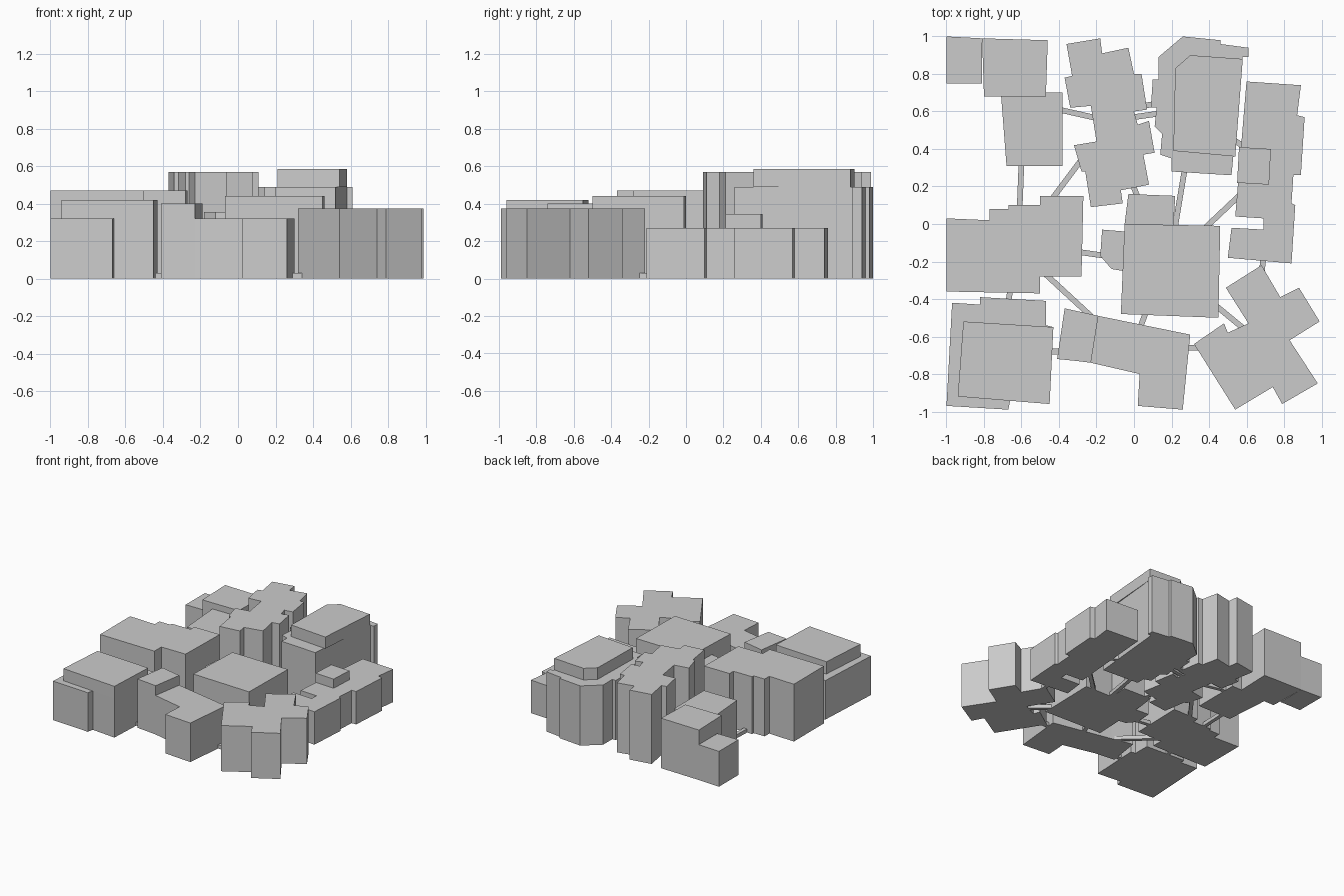
import bpy
import bmesh
from math import atan2
from mathutils import Matrix, Vector

# Remove the default object
default_cube = bpy.data.objects.get("Cube")
if default_cube:
    bpy.data.objects.remove(default_cube, do_unlink=True)

# One plain grey for the whole district
grey = bpy.data.materials.new("plain_grey")
grey.use_nodes = True
grey_colour = (.6, .6, .6, 1)
grey.diffuse_color = grey_colour
for node in grey.node_tree.nodes:
    if node.type == "BSDF_PRINCIPLED":
        node.inputs["Base Color"].default_value = grey_colour


def add_object(name, mesh_builder):
    """Turn a finished bmesh into a named, grey, flat-shaded object."""
    bmesh.ops.recalc_face_normals(mesh_builder, faces=mesh_builder.faces)
    mesh = bpy.data.meshes.new(name)
    mesh_builder.to_mesh(mesh)
    mesh_builder.free()
    mesh.materials.append(grey)
    new_object = bpy.data.objects.new(name, mesh)
    bpy.context.scene.collection.objects.link(new_object)
    return new_object


def block(name, outline, top, bottom=0):
    """Extrude a floor plan straight up from bottom to top."""
    builder = bmesh.new()
    corners = [builder.verts.new((x, y, bottom)) for x, y in outline]
    floor = builder.faces.new(corners)
    extruded = bmesh.ops.extrude_face_region(
        builder, geom=[floor], use_keep_orig=True)
    raised = [item for item in extruded["geom"]
              if isinstance(item, bmesh.types.BMVert)]
    bmesh.ops.translate(builder, verts=raised, vec=(0, 0, top - bottom))
    return add_object(name, builder)


def walkway(name, start, end, width=.03, height=.03):
    """Lay a low straight strip on the ground between two points."""
    start, end = Vector(start), Vector(end)
    run = end - start
    middle = (start + end) / 2
    builder = bmesh.new()
    placement = (Matrix.Translation((middle.x, middle.y, height / 2))
                 @ Matrix.Rotation(atan2(run.y, run.x), 4, "Z")
                 @ Matrix.Diagonal((run.length, width, height, 1)))
    bmesh.ops.create_cube(builder, size=1, matrix=placement)
    return add_object(name, builder)


# Back left building: main block with two lower wings
block("back_left_main", [(-.81, .99), (-.46, .98), (-.47, .68), (-.8, .68)],
      top=.41)
block("back_left_outer_wing", [(-1, 1), (-.81, .99), (-.81, .75), (-1, .75)],
      top=.29)
block("back_left_inner_wing", [(-.71, .7), (-.38, .7), (-.38, .31), (-.68, .31)],
      top=.36)

# Back middle tower with a stepped outline
block("back_middle_tower", [
    (-.36, .96), (-.18, .99), (-.17, .91), (-.03, .94), (0, .8), (.04, .8),
    (.07, .61), (0, .6), (.02, .53), (.08, .55), (.11, .38), (.05, .37),
    (.08, .21), (-.07, .18), (-.06, .11), (-.23, .09), (-.26, .28),
    (-.28, .28), (-.32, .42), (-.2, .44), (-.23, .63), (-.34, .62),
    (-.37, .78), (-.33, .79)], top=.57)

# Back right building: broad base and raised upper storey
block("back_right_base", [
    (.26, 1), (.46, .98), (.46, .96), (.61, .94), (.61, .89), (.58, .89),
    (.52, .26), (.2, .28), (.2, .35), (.14, .37), (.15, .48), (.11, .52),
    (.12, .62), (.09, .62), (.1, .77), (.13, .77), (.13, .89)], top=.49)
block("back_right_upper_storey", [
    (.3, .9), (.58, .88), (.54, .36), (.21, .39), (.22, .83)],
    top=.585, bottom=.49)

# Long low building on the right with a roof box
block("right_long_building", [
    (.6, .76), (.89, .74), (.87, .58), (.91, .57), (.89, .26), (.85, .26),
    (.84, .11), (.86, .1), (.84, -.21), (.5, -.18), (.52, -.02),
    (.69, -.03), (.69, .03), (.54, .04)], top=.27)
block("right_roof_box", [(.56, .41), (.73, .4), (.72, .21), (.55, .22)],
      top=.345, bottom=.27)

# Cross-shaped building at the front right
block("front_right_cross", [
    (.68, -.22), (.78, -.39), (.88, -.34), (.99, -.52), (.83, -.62),
    (.98, -.85), (.79, -.96), (.74, -.87), (.54, -.99), (.32, -.64),
    (.48, -.53), (.5, -.58), (.61, -.53), (.49, -.34)], top=.375)

# Central building with two lower wings
block("centre_main", [(-.05, 0), (.46, -.01), (.45, -.5), (-.07, -.48)],
      top=.44)
block("centre_back_wing", [(-.03, .16), (.22, .15), (.21, -.01), (-.05, 0)],
      top=.25)
block("centre_side_wing", [
    (-.17, -.03), (-.05, -.04), (-.06, -.25), (-.12, -.24), (-.18, -.17)],
    top=.355)

# Wide building on the left
block("left_building", [
    (-1, .03), (-.77, .02), (-.77, .08), (-.67, .08), (-.67, .1), (-.5, .1),
    (-.5, .15), (-.27, .15), (-.28, -.28), (-.5, -.28), (-.5, -.37),
    (-1, -.36)], top=.47)

# Front left building: base and raised upper storey
block("front_left_base", [
    (-.97, -.42), (-.82, -.43), (-.82, -.39), (-.47, -.41), (-.47, -.54),
    (-.43, -.55), (-.45, -.96), (-.66, -.94), (-.67, -.99), (-1, -.97)],
    top=.32)
block("front_left_upper_storey", [
    (-.91, -.52), (-.43, -.55), (-.45, -.96), (-.94, -.92)],
    top=.42, bottom=.32)

# Front middle building: tall end block and bent main wing
block("front_middle_tall_end", [
    (-.37, -.45), (-.19, -.49), (-.23, -.74), (-.31, -.73), (-.41, -.72)],
    top=.4)
block("front_middle_wing", [
    (-.19, -.49), (.3, -.59), (.26, -.99), (.02, -.97), (.03, -.8),
    (-.23, -.74)], top=.32)

# Low walkways joining neighbouring buildings
walkway("walkway_back_left_to_tower", (-.4, .61), (-.2, .565))
walkway("walkway_left_to_tower", (-.44, .13), (-.26, .37))
walkway("walkway_back_left_to_left", (-.6, .33), (-.61, .08))
walkway("walkway_tower_to_back_right", (0, .57), (.14, .59))
walkway("walkway_tower_to_back_right_upper", (.05, .63), (.11, .64))
walkway("walkway_tower_to_centre", (-.01, .22), (.02, .14))
walkway("walkway_back_right_to_centre", (.27, .29), (.22, -.01))
walkway("walkway_centre_to_right", (.38, -.02), (.56, .15))
walkway("walkway_back_right_to_right", (.53, .45), (.59, .41))
walkway("walkway_left_to_centre", (-.29, -.15), (-.15, -.17))
walkway("walkway_left_to_front_middle", (-.48, -.26), (-.22, -.5))
walkway("walkway_left_to_front_left", (-.66, -.35), (-.67, -.42))
walkway("walkway_centre_to_front_middle", (.06, -.48), (.03, -.56))
walkway("walkway_centre_to_cross", (.43, -.43), (.6, -.57))
walkway("walkway_front_middle_to_cross", (.28, -.66), (.36, -.66))
walkway("walkway_front_left_to_front_middle", (-.46, -.68), (-.38, -.68))
walkway("walkway_right_to_cross", (.69, -.18), (.68, -.27))
